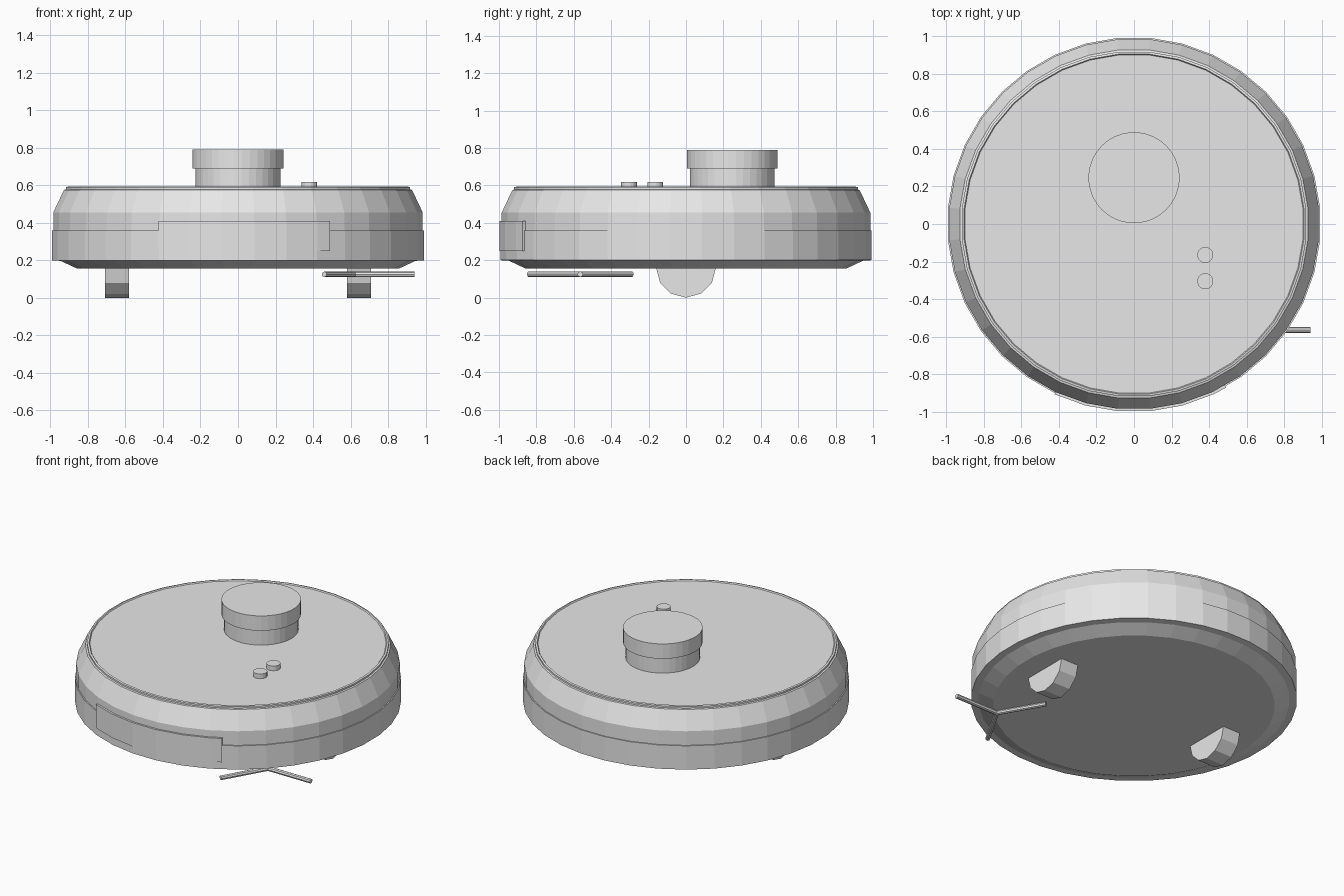
import bpy, bmesh, math
from mathutils import Matrix, Vector

if "Cube" in bpy.data.objects:
    bpy.data.objects.remove(bpy.data.objects["Cube"])

grey = bpy.data.materials.new("light_grey")
grey.diffuse_color = (0.8, 0.8, 0.8, 1)
grey.use_nodes = True
grey.node_tree.nodes["Principled BSDF"].inputs["Base Color"].default_value = grey.diffuse_color


def finish(bm, name):
    bmesh.ops.recalc_face_normals(bm, faces=bm.faces)
    me = bpy.data.meshes.new(name)
    bm.to_mesh(me)
    bm.free()
    me.materials.append(grey)
    ob = bpy.data.objects.new(name, me)
    bpy.context.collection.objects.link(ob)
    return ob


def lathe(name, profile, n, centre=(0, 0)):
    """Revolve (radius, z) points into a capped solid with flat facets."""
    bm = bmesh.new()
    rings = []
    for r, z in profile:
        ring = []
        for i in range(n):
            a = 2 * math.pi * (i + 0.5) / n
            ring.append(bm.verts.new((centre[0] + r * math.cos(a), centre[1] + r * math.sin(a), z)))
        rings.append(ring)
    for lo, hi in zip(rings, rings[1:]):
        for i in range(n):
            j = (i + 1) % n
            bm.faces.new((lo[i], lo[j], hi[j], hi[i]))
    bm.faces.new(rings[0][::-1])
    bm.faces.new(rings[-1])
    return finish(bm, name)


def rod(name, a, b, radius, n):
    """Cylinder between two points."""
    a, b = Vector(a), Vector(b)
    bm = bmesh.new()
    rot = (b - a).to_track_quat('Z', 'Y').to_matrix().to_4x4()
    bmesh.ops.create_cone(bm, cap_ends=True, segments=n, radius1=radius, radius2=radius,
                          depth=(b - a).length, matrix=Matrix.Translation((a + b) / 2) @ rot)
    return finish(bm, name)


# Round body: undercut base, bumper band, sloped shoulder, rim and recessed lid
lathe("body", [(0.86, 0.155), (0.95, 0.197), (0.996, 0.2), (0.996, 0.36), (0.989, 0.36),
               (0.989, 0.455), (0.932, 0.575), (0.922, 0.578), (0.922, 0.59),
               (0.91, 0.593), (0.905, 0.586)], 36)

# Sensor turret
lathe("turret", [(0.227, 0.58), (0.227, 0.69), (0.243, 0.69), (0.243, 0.79)], 36, (0, 0.247))

# Two buttons on the lid
for i, y in enumerate((-0.165, -0.305)):
    lathe(f"button_{i + 1}", [(0.043, 0.58), (0.043, 0.618)], 16, (0.38, y))

# Curved front panel following the body facets
bm = bmesh.new()
sections = []
for deg in (-25, -15, -5, 5, 15, 25, 29.4):
    a = math.radians(deg)
    sections.append([bm.verts.new((r * math.sin(a), -r * math.cos(a), z))
                     for r, z in ((0.975, 0.25), (1.002, 0.25), (1.002, 0.41), (0.975, 0.41))])
for s, t in zip(sections, sections[1:]):
    for k in range(4):
        m = (k + 1) % 4
        bm.faces.new((s[k], s[m], t[m], t[k]))
bm.faces.new(sections[0])
bm.faces.new(sections[-1][::-1])
finish(bm, "front_panel")

# Drive wheels
for side, name in ((-1, "left_wheel"), (1, "right_wheel")):
    rod(name, (side * 0.58, 0, 0.16), (side * 0.71, 0, 0.16), 0.16, 12)

# Three-armed side brush
for i in range(3):
    a = math.radians(120 * i)
    rod(f"brush_arm_{i + 1}", (0.62, -0.565, 0.125),
        (0.62 + 0.32 * math.cos(a), -0.565 + 0.32 * math.sin(a), 0.125), 0.015, 8)
